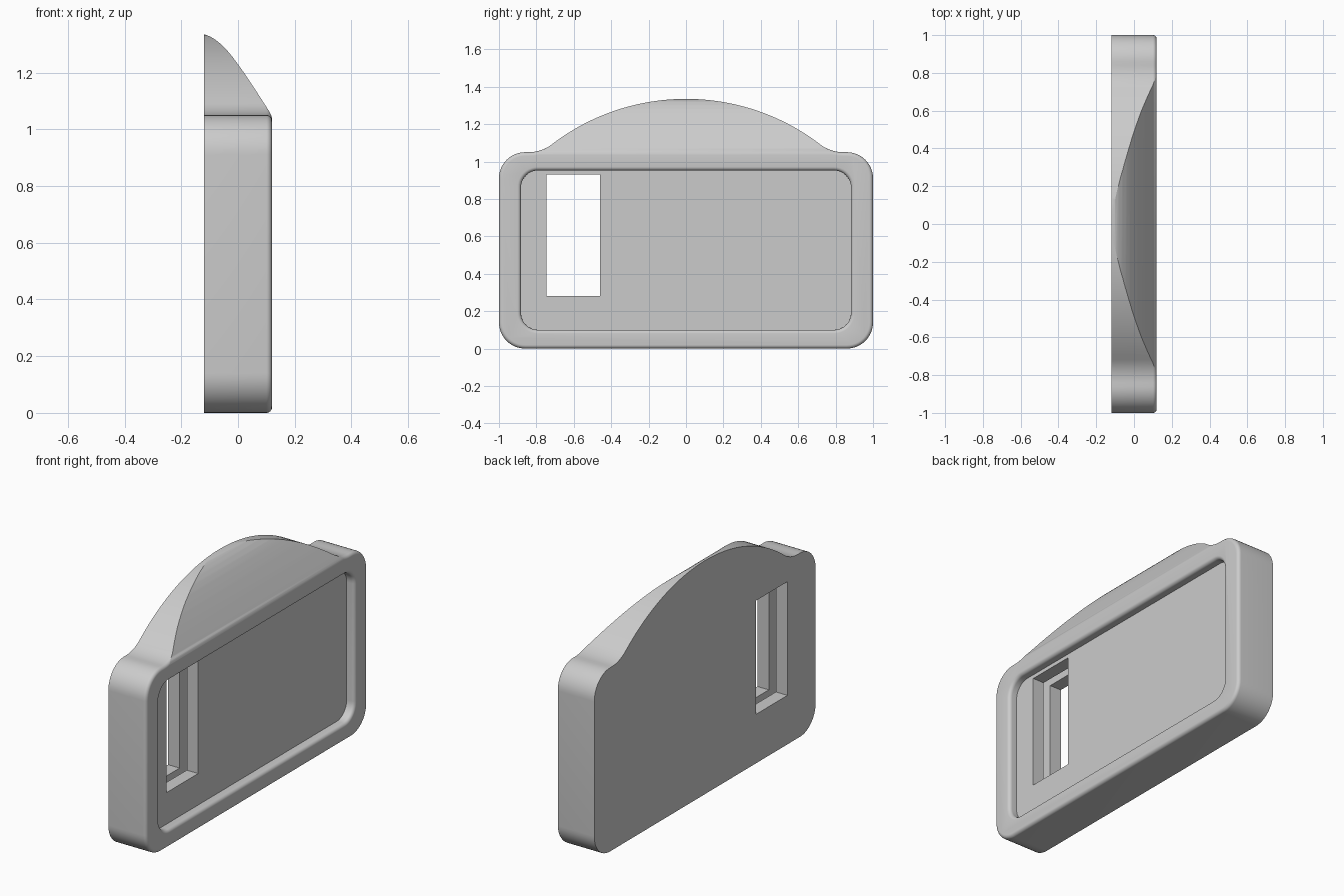
import bpy, bmesh, math

if "Cube" in bpy.data.objects:
    bpy.data.objects.remove(bpy.data.objects["Cube"])

HALF = 0.12          # half thickness of the case
EDGE = 0.02          # rounding radius of the front edges

grey = bpy.data.materials.new("grey")
grey.diffuse_color = (0.6, 0.6, 0.6, 1)
grey.use_nodes = True
grey.node_tree.nodes["Principled BSDF"].inputs["Base Color"].default_value = grey.diffuse_color


def arc(cy, cz, r, a0, a1, n):
    """Arc points with outward direction: (y, z, ny, nz)."""
    pts = []
    for i in range(n + 1):
        a = math.radians(a0 + (a1 - a0) * i / n)
        pts.append((cy + r * math.cos(a), cz + r * math.sin(a), math.cos(a), math.sin(a)))
    return pts


def mirrored(half):
    """Close a right-hand half outline (bottom to top) with its mirror image."""
    left = [(-y, z, -ny, nz) for y, z, ny, nz in reversed(half) if y > 1e-5]
    return half + left


def loft(name, outline, rings):
    """Loft an outline along x; rings are (x, outward offset)."""
    bm = bmesh.new()
    loops = [[bm.verts.new((x, y + ny * d, z + nz * d)) for y, z, ny, nz in outline]
             for x, d in rings]
    n = len(outline)
    for a, b in zip(loops, loops[1:]):
        for i in range(n):
            j = (i + 1) % n
            bm.faces.new((a[i], a[j], b[j], b[i]))
    bm.faces.new(loops[0][::-1])
    bm.faces.new(loops[-1])
    return finish(name, bm)


def finish(name, bm):
    bmesh.ops.recalc_face_normals(bm, faces=bm.faces)
    me = bpy.data.meshes.new(name)
    bm.to_mesh(me)
    bm.free()
    me.materials.append(grey)
    ob = bpy.data.objects.new(name, me)
    bpy.context.collection.objects.link(ob)
    return ob


def box(name, x0, x1, y0, y1, z0, z1):
    outline = [(y0, z0, 0, 0), (y1, z0, 0, 0), (y1, z1, 0, 0), (y0, z1, 0, 0)]
    return loft(name, outline, [(x0, 0), (x1, 0)])


def cut(target, cutter):
    bpy.context.view_layer.objects.active = target
    mod = target.modifiers.new("cut", 'BOOLEAN')
    mod.operation = 'DIFFERENCE'
    mod.solver = 'EXACT'
    mod.object = cutter
    bpy.ops.object.modifier_apply(modifier=mod.name)
    bpy.data.objects.remove(cutter)


# Case outline: rounded corners, concave shoulders and a wide domed crown
R, r, top, peak, corner = 1.18, 0.20, 1.05, 1.335, 0.14
cz = peak - R
yc = math.sqrt((R + r) ** 2 - (top + r - cz) ** 2)
tilt = math.degrees(math.atan2(top + r - cz, yc))
shoulder = [(y, z, -ny, -nz) for y, z, ny, nz in arc(yc, top + r, r, 270, 180 + tilt, 10)]
half = (arc(1 - corner, corner, corner, -90, 0, 12)
        + arc(1 - corner, top - corner, corner, 0, 90, 12)
        + shoulder
        + arc(0, cz, R, tilt, 90, 28)[1:])
steps = [math.radians(15 * i) for i in range(7)]
rings = [(-HALF, 0)] + [(HALF - EDGE + EDGE * math.sin(t), EDGE * (math.cos(t) - 1)) for t in steps]
case = loft("case", mirrored(half), rings)

# Curved slope that cuts the crown back from the front
slope = [(-0.12, 1.335), (-0.10, 1.328), (-0.08, 1.316), (-0.06, 1.300), (-0.04, 1.280),
         (-0.02, 1.256), (0.0, 1.229), (0.02, 1.201), (0.04, 1.171), (0.06, 1.141),
         (0.08, 1.110), (0.10, 1.079), (0.113, 1.058), (0.118, 1.047), (0.1215, 1.03)]
bm = bmesh.new()
poly = [(-0.2, 1.34)] + slope + [(0.3, 1.03), (0.3, 1.6), (-0.2, 1.6)]
face = bm.faces.new([bm.verts.new((x, -1.2, z)) for x, z in poly])
side = bmesh.ops.extrude_face_region(bm, geom=[face])["geom"]
bmesh.ops.translate(bm, vec=(0, 2.4, 0), verts=[v for v in side if isinstance(v, bmesh.types.BMVert)])
cut(case, finish("slope_cutter", bm))

# Front recess with a rounded lip
w, z0, z1, rc = 0.882, 0.10, 0.952, 0.09
panel = mirrored(arc(w - rc, z0 + rc, rc, -90, 0, 10) + arc(w - rc, z1 - rc, rc, 0, 90, 10))
lip = [(HALF - EDGE + EDGE * math.sin(t), EDGE * (1 - math.cos(t))) for t in steps]
cut(case, loft("recess_cutter", panel, [(0.07, 0)] + lip + [(0.2, EDGE)]))

# Window through the case, with a wider slot hidden between front and back walls
cut(case, box("window_cutter", -0.3, 0.3, -0.745, -0.46, 0.28, 0.93))
cut(case, box("slot_cutter", -0.047, -0.002, -0.83, -0.37, 0.19, 1.02))

# Smooth curves, sharp edges
bpy.ops.object.select_all(action='DESELECT')
case.select_set(True)
bpy.context.view_layer.objects.active = case
bpy.ops.object.shade_smooth_by_angle(angle=math.radians(25))
